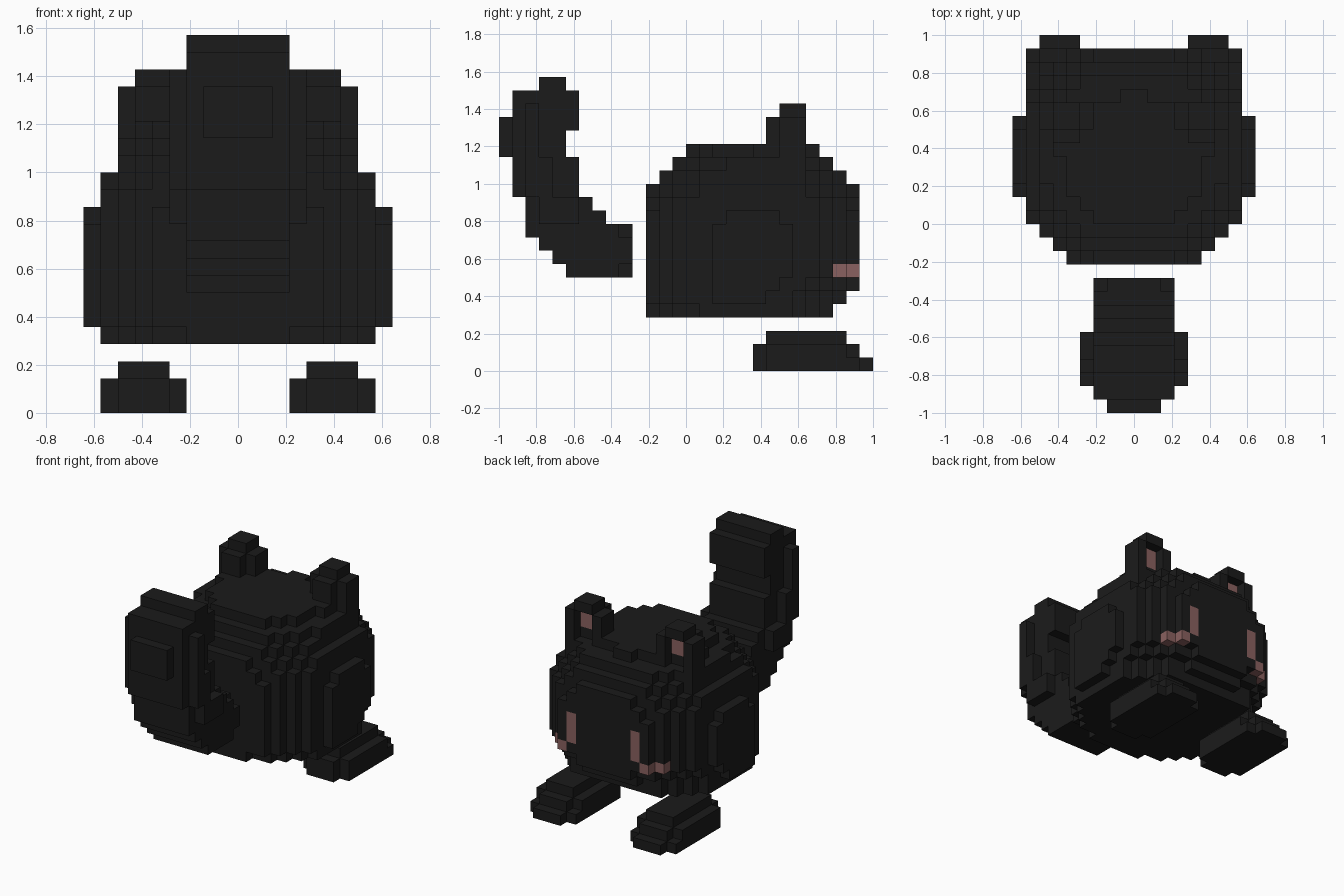
import bpy, bmesh

if "Cube" in bpy.data.objects:
    bpy.data.objects.remove(bpy.data.objects["Cube"])

V = 1 / 14  # edge of one cube


def material(name, rgb):
    m = bpy.data.materials.new(name)
    m.diffuse_color = (*rgb, 1)
    m.use_nodes = True
    m.node_tree.nodes["Principled BSDF"].inputs["Base Color"].default_value = m.diffuse_color
    return m


DARK = material("charcoal", (0.011, 0.011, 0.011))
PINK = material("dusty pink", (0.255, 0.12, 0.115))

# neighbour direction -> corners of the cube side facing it
SIDES = {
    (1, 0, 0): [(1, 0, 0), (1, 1, 0), (1, 1, 1), (1, 0, 1)],
    (-1, 0, 0): [(0, 0, 0), (0, 0, 1), (0, 1, 1), (0, 1, 0)],
    (0, 1, 0): [(0, 1, 0), (0, 1, 1), (1, 1, 1), (1, 1, 0)],
    (0, -1, 0): [(0, 0, 0), (1, 0, 0), (1, 0, 1), (0, 0, 1)],
    (0, 0, 1): [(0, 0, 1), (1, 0, 1), (1, 1, 1), (0, 1, 1)],
    (0, 0, -1): [(0, 0, 0), (0, 1, 0), (1, 1, 0), (1, 0, 0)],
}


def box(x0, x1, y0, y1, z0, z1):
    return {(x, y, z) for x in range(x0, x1) for y in range(y0, y1) for z in range(z0, z1)}


def mirror(cells):
    return {(-1 - x, y, z) for x, y, z in cells}


def build(name, cells, pink=frozenset()):
    """Make the outer skin of a set of cubes."""
    bm = bmesh.new()
    verts = {}

    def vert(p):
        if p not in verts:
            verts[p] = bm.verts.new([c * V for c in p])
        return verts[p]

    for x, y, z in sorted(cells):
        for (dx, dy, dz), corners in SIDES.items():
            if (x + dx, y + dy, z + dz) not in cells:
                f = bm.faces.new([vert((x + a, y + b, z + c)) for a, b, c in corners])
                f.material_index = int((x, y, z) in pink)
    mesh = bpy.data.meshes.new(name)
    bm.to_mesh(mesh)
    bm.free()
    mesh.materials.append(DARK)
    mesh.materials.append(PINK)
    obj = bpy.data.objects.new(name, mesh)
    bpy.context.collection.objects.link(obj)
    return obj


# round body: half widths of each row, counted outwards from the middle row
BASE = [9, 9, 9, 8, 8, 7, 6, 5]
BACK = {z: BASE for z in range(5, 11)}
BACK.update({
    4: [8, 8, 8, 8, 7, 6, 5, 3],
    11: [9, 9, 8, 8, 8, 7, 6, 5],
    12: [8, 8, 8, 8, 8, 7, 6, 4],
    13: [8, 8, 8, 8, 7, 6, 5, 3],
    14: [7, 7, 7, 7, 6, 5, 4],
    15: [7, 7, 6, 6, 5, 4],
    16: [5, 5, 5, 4, 3],
})
# the face side differs at the chin and the crown
FACE = dict(BACK)
FACE.update({
    4: [8, 8, 8, 7, 6, 5],
    5: [9, 8, 8, 7, 6, 5, 3],
    6: [9, 9, 8, 8, 7, 6, 5, 3],
    16: [6, 6, 6, 4, 1],
})
body = set()
for z in BACK:
    for d, w in enumerate(FACE[z]):
        body |= box(-w, w, 5 + d, 6 + d, z, z + 1)
    for d, w in enumerate(BACK[z]):
        body |= box(-w, w, 4 - d, 5 - d, z, z + 1)

# eye bars and cheek marks
marks = box(3, 4, 12, 13, 8, 11) | box(4, 5, 12, 13, 7, 8) | box(5, 6, 11, 12, 7, 8)
build("body", body, marks | mirror(marks))

# ears: back plate, two side posts and a tip around a pink recess
ear = (box(4, 6, 6, 8, 14, 19) | box(3, 4, 7, 9, 14, 19) | box(6, 7, 7, 9, 14, 19)
       | box(4, 6, 7, 9, 19, 20) | box(4, 6, 8, 9, 14, 16))

# stepped feet
foot = (box(4, 7, 5, 6, 0, 2) | box(3, 8, 6, 12, 0, 2) | box(3, 8, 12, 13, 0, 1)
        | box(4, 7, 12, 13, 1, 2) | box(4, 7, 13, 14, 0, 1) | box(4, 7, 6, 12, 2, 3))

for side, flip in (("right", lambda c: c), ("left", mirror)):
    build(side + "_foot", flip(foot))
    obj = build(side + "_ear", flip(ear))
    # only the forward face of the recess is pink
    for p in obj.data.polygons:
        c = p.center / V
        if p.normal.y > 0.9 and abs(c.y - 8) < 0.1 and c.z > 16 and 4 < abs(c.x) < 6:
            p.material_index = 1

# curved tail: (z0, z1, y0, y1, half width)
TAIL = [
    (7, 8, -9, -4, 3), (8, 9, -10, -4, 3), (9, 10, -11, -4, 3), (10, 11, -12, -4, 3),
    (11, 12, -12, -6, 3), (12, 13, -12, -7, 3), (13, 16, -13, -8, 3),
    (16, 18, -13, -9, 3), (18, 21, -13, -8, 3), (21, 22, -11, -9, 3),
    (16, 19, -14, -13, 2),                                              # rear bump
    (11, 13, -11, -8, 4), (13, 16, -12, -10, 4), (16, 20, -12, -11, 4),  # side plates
]
tail = set()
for z0, z1, y0, y1, w in TAIL:
    tail |= box(-w, w, y0, y1, z0, z1)
# soften the corners of the root end
for x in (-3, 2):
    tail -= box(x, x + 1, -5, -4, 7, 8) | box(x, x + 1, -5, -4, 10, 11)
build("tail", tail)
